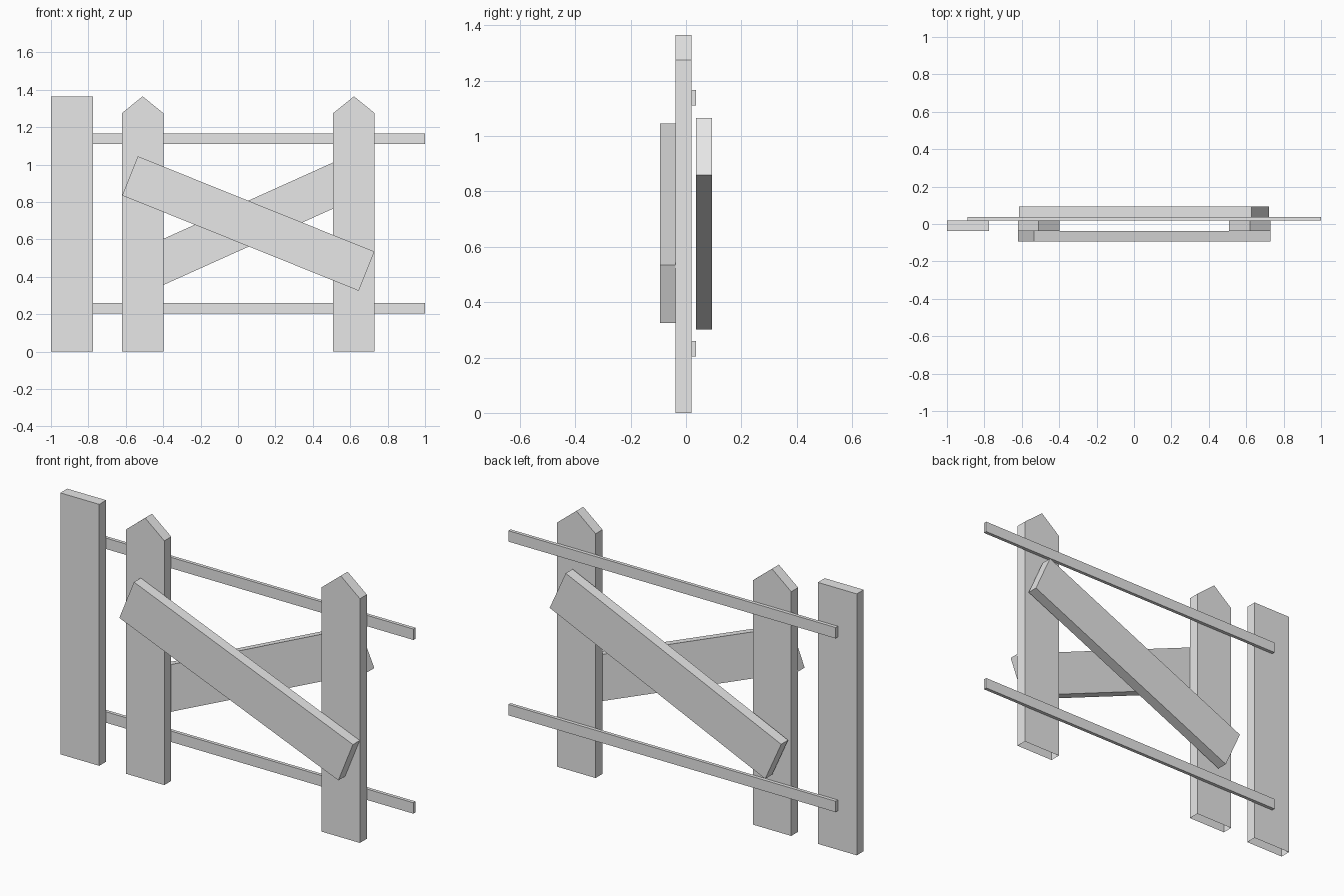
import bpy
import bmesh
from math import atan2, cos, sin

cube = bpy.data.objects.get("Cube")
if cube:
    bpy.data.objects.remove(cube, do_unlink=True)

GREY = (0.8, 0.8, 0.8, 1)
mat = bpy.data.materials.new("plain grey")
mat.use_nodes = True
mat.diffuse_color = GREY
mat.node_tree.nodes["Principled BSDF"].inputs["Base Color"].default_value = GREY

# Depth layers: front brace, posts, rails, back brace
FRONT, POST_FRONT, POST_BACK, RAIL_BACK, BACK = -0.094, -0.038, 0.019, 0.037, 0.094


def board(name, outline, y0, y1, open_bottom=False):
    """Extrude an x-z outline from y0 to y1."""
    bm = bmesh.new()
    face = bm.faces.new([bm.verts.new((x, y0, z)) for x, z in outline])
    moved = bmesh.ops.extrude_face_region(bm, geom=[face], use_keep_orig=True)
    verts = [v for v in moved["geom"] if isinstance(v, bmesh.types.BMVert)]
    bmesh.ops.translate(bm, verts=verts, vec=(0, y1 - y0, 0))
    bmesh.ops.recalc_face_normals(bm, faces=bm.faces[:])
    if open_bottom:
        under = [f for f in bm.faces if f.normal.z < -0.99]
        bmesh.ops.delete(bm, geom=under, context="FACES_ONLY")
    mesh = bpy.data.meshes.new(name)
    bm.to_mesh(mesh)
    bm.free()
    mesh.materials.append(mat)
    obj = bpy.data.objects.new(name, mesh)
    bpy.context.collection.objects.link(obj)
    return obj


def rectangle(x0, x1, z0, z1):
    return [(x0, z0), (x1, z0), (x1, z1), (x0, z1)]


def brace(name, cx, cz, run, rise, length, width, y0, y1):
    """Tilted plank centred on (cx, cz)."""
    a = atan2(rise, run)
    corners = rectangle(-length / 2, length / 2, -width / 2, width / 2)
    outline = [(cx + u * cos(a) - v * sin(a), cz + u * sin(a) + v * cos(a))
               for u, v in corners]
    return board(name, outline, y0, y1)


# Upright posts, hollow underneath
TOP, SHOULDER = 1.365, 1.275
board("flat_post", rectangle(-1, -0.775, 0, TOP), POST_FRONT, POST_BACK, True)
for side, cx in (("right", -0.51), ("left", 0.62)):
    w = 0.111
    outline = [(cx - w, 0), (cx + w, 0), (cx + w, SHOULDER),
               (cx, TOP), (cx - w, SHOULDER)]
    board("pointed_post_" + side, outline, POST_FRONT, POST_BACK, True)

# Thin horizontal rails
for level, z in (("lower", 0.203), ("upper", 1.11)):
    board(level + "_rail", rectangle(-0.89, 1, z, z + 0.057), POST_BACK, RAIL_BACK)

# Crossed diagonal braces
brace("front_brace", 0.055, 0.685, 1.265, -0.51, 1.364, 0.226, FRONT, POST_FRONT)
brace("back_brace", 0.053, 0.683, 1.245, 0.56, 1.365, 0.225, RAIL_BACK, BACK)
